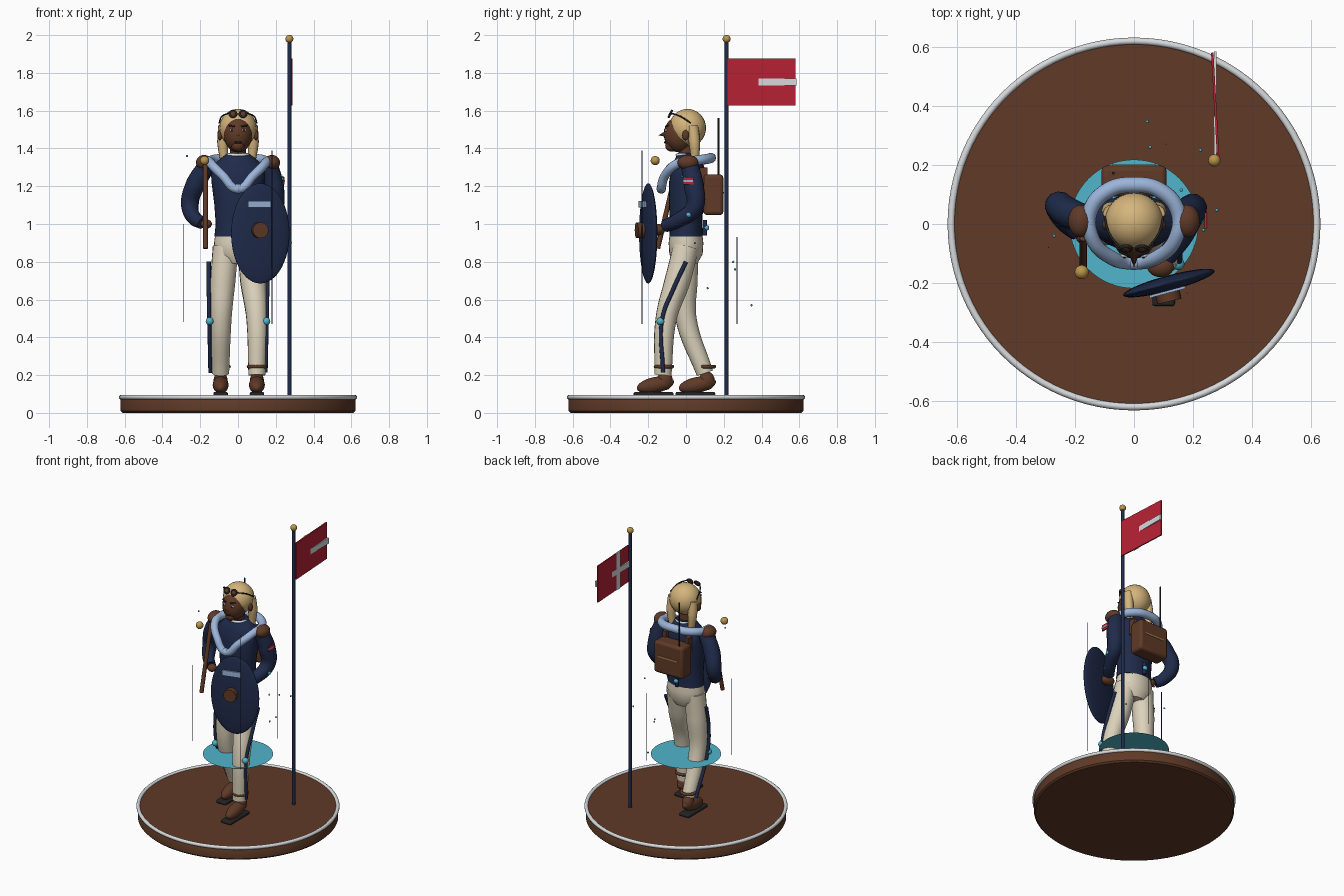
import bpy, bmesh, math
from mathutils import Vector

cube = bpy.data.objects.get("Cube")
if cube:
    bpy.data.objects.remove(cube, do_unlink=True)


def material(name, r, g, b):
    m = bpy.data.materials.new(name)
    m.use_nodes = True
    m.diffuse_color = (r, g, b, 1)
    m.node_tree.nodes["Principled BSDF"].inputs["Base Color"].default_value = (r, g, b, 1)
    return m


BROWN = material("brown", .115, .042, .02)
NAVY = material("navy", .014, .024, .07)
CREAM = material("cream", .72, .65, .5)
BLOND = material("blond", .66, .46, .2)
CYAN = material("cyan", .08, .46, .6)
GOLD = material("gold", .5, .3, .07)
RED = material("red", .47, .016, .035)
BLUE = material("light blue", .33, .46, .7)
WHITE = material("white", .68, .7, .72)
BLACK = material("black", .018, .018, .02)


def finish(name, mat, smooth=True):
    ob = bpy.context.object
    ob.name = name
    ob.data.materials.append(mat)
    if smooth:
        bpy.ops.object.shade_smooth_by_angle(angle=math.radians(40))
    return ob


def ball(name, mat, loc, size, rot=(0, 0, 0), seg=24):
    bpy.ops.mesh.primitive_uv_sphere_add(segments=seg, ring_count=seg * 2 // 3, location=loc, rotation=rot)
    bpy.context.object.scale = size if isinstance(size, tuple) else (size,) * 3
    return finish(name, mat)


def box(name, mat, loc, size, turn=0, bevel=0):
    bpy.ops.mesh.primitive_cube_add(size=1, location=loc, rotation=(0, 0, turn))
    ob = bpy.context.object
    ob.scale = size
    bpy.ops.object.transform_apply(location=False, rotation=False, scale=True)
    if bevel:
        mod = ob.modifiers.new("bevel", 'BEVEL')
        mod.width, mod.segments = bevel, 3
    return finish(name, mat, bevel > 0)


def rod(name, mat, a, b, r, seg=12):
    a, b = Vector(a), Vector(b)
    rot = (b - a).to_track_quat('Z', 'Y').to_euler()
    bpy.ops.mesh.primitive_cylinder_add(vertices=seg, radius=r, depth=(b - a).length,
                                        location=(a + b) / 2, rotation=rot)
    return finish(name, mat)


def ring(name, mat, loc, major, minor, seg=32, rot=(0, 0, 0)):
    bpy.ops.mesh.primitive_torus_add(location=loc, major_radius=major, minor_radius=minor,
                                     major_segments=seg, minor_segments=10, rotation=rot)
    return finish(name, mat)


def tube(name, mat, points, closed=False, handle='AUTO'):
    """Round tube through (x, y, z, radius) points."""
    cu = bpy.data.curves.new(name, 'CURVE')
    cu.dimensions, cu.bevel_depth, cu.bevel_resolution = '3D', 1, 4
    cu.use_fill_caps, cu.resolution_u = True, 8
    sp = cu.splines.new('BEZIER')
    sp.bezier_points.add(len(points) - 1)
    sp.use_cyclic_u = closed
    for bp, p in zip(sp.bezier_points, points):
        bp.co, bp.radius = p[:3], p[3]
        bp.handle_left_type = bp.handle_right_type = handle
    ob = bpy.data.objects.new(name, cu)
    bpy.context.collection.objects.link(ob)
    bpy.ops.object.select_all(action='DESELECT')
    ob.select_set(True)
    bpy.context.view_layer.objects.active = ob
    bpy.ops.object.convert(target='MESH')
    ob = bpy.context.object
    ob.data.materials.clear()
    return finish(name, mat)


def loft(name, mat, rings, n=28):
    """Stack of ellipses given as (z, y, half width, half depth)."""
    bm = bmesh.new()
    loops = [[bm.verts.new((rx * math.cos(t * math.tau / n), y + ry * math.sin(t * math.tau / n), z))
              for t in range(n)] for z, y, rx, ry in rings]
    for lo, hi in zip(loops, loops[1:]):
        for i in range(n):
            j = (i + 1) % n
            bm.faces.new((lo[i], lo[j], hi[j], hi[i]))
    bm.faces.new(loops[0][::-1])
    bm.faces.new(loops[-1])
    me = bpy.data.meshes.new(name)
    bm.to_mesh(me)
    bm.free()
    ob = bpy.data.objects.new(name, me)
    bpy.context.collection.objects.link(ob)
    bpy.ops.object.select_all(action='DESELECT')
    ob.select_set(True)
    bpy.context.view_layer.objects.active = ob
    return finish(name, mat)


# Round base, rim and glowing disc
loft("base", BROWN, [(0, 0, .612, .612), (.01, 0, .622, .622), (.07, 0, .622, .622), (.085, 0, .612, .612)], 96)
ring("base_rim", WHITE, (0, 0, .083), .619, .012, 96)
bpy.ops.mesh.primitive_circle_add(vertices=64, radius=.218, fill_type='NGON', location=(0, 0, .44))
finish("glow_disc", CYAN, False)

# Flag
rod("flag_pole", NAVY, (.272, .215, .08), (.272, .215, 1.97), .011)
ball("pole_finial", GOLD, (.272, .215, 1.98), .021)
box("flag_cloth", RED, (.275, .4, 1.752), (.008, .36, .25), .057)
box("flag_bar_long", WHITE, (.275, .402, 1.752), (.01, .365, .038))
box("flag_bar_upright", WHITE, (.274, .345, 1.752), (.009, .04, .25))

# Legs, stripes and shoes; the left leg steps forward
loft("hips", CREAM, [(.79, 0, .07, .06), (.84, 0, .122, .088), (.9, 0, .127, .092), (.96, 0, .118, .085)])
LEGS = {
    "left": (1, [(.065, 0, .88, .07), (.08, -.045, .7, .07), (.1, -.105, .5, .057), (.1, -.122, .2, .046)]),
    "right": (-1, [(-.065, 0, .88, .07), (-.08, -.005, .7, .068), (-.09, .0, .5, .057), (-.092, .1, .21, .046)]),
}
for side, (s, path) in LEGS.items():
    tube(side + "_leg", CREAM, path)
    tube(side + "_stripe", NAVY, [(s * .155, path[0][1], .8, .011), (s * .155, path[1][1] - .02, .66, .011),
                                  (s * .152, path[2][1] - .02, .5, .011), (s * .146, path[3][1], .215, .011)])
    ball(side + "_knee_light", CYAN, (s * .15, path[2][1] - .03, .485), .021, seg=16)
    x, y = path[3][:2]
    ring(side + "_trouser_cuff", BROWN, (x, y + .005, .245), .044, .01)
    ball(side + "_ankle", BROWN, (x, y + .01, .17), (.037, .042, .05))
    ball(side + "_shoe", BROWN, (x, y - .04, .148), (.042, .1, .042), (.2, 0, 0))
    box(side + "_sole", BLACK, (x, y - .05, .1), (.076, .21, .022), 0, .008)

# Jacket, neck and collar
loft("jacket", NAVY, [(.935, 0, .125, .088), (1.0, 0, .118, .085), (1.1, 0, .125, .09), (1.22, .005, .14, .095),
                      (1.3, .01, .145, .088), (1.34, .01, .1, .07), (1.375, .01, .055, .055)])
rod("neck", BROWN, (0, .005, 1.36), (0, 0, 1.43), .042, 20)
ring("collar", WHITE, (0, .008, 1.365), .055, .008)
rod("belt_clip", NAVY, (0, .1, .94), (0, .1, 1.02), .012)
ball("back_light", CYAN, (0, .108, .98), .015, seg=16)

# Arms: right hand on the hip, left hand behind the shield
tube("right_arm", NAVY, [(-.165, .015, 1.31, .048), (-.225, .04, 1.21, .052), (-.255, .06, 1.1, .047),
                         (-.23, .01, 1.03, .038), (-.19, -.025, 1.005, .034)])
ball("right_hand", BROWN, (-.168, -.04, 1.0), (.03, .03, .025))
tube("left_arm", NAVY, [(.165, .02, 1.31, .048), (.19, .042, 1.2, .054), (.195, .045, 1.09, .048),
                        (.16, -.04, 1.02, .04), (.11, -.11, .99, .034)])
ball("left_hand", BROWN, (.09, -.145, .97), (.045, .035, .03))
ball("elbow_light", CYAN, (.222, .015, 1.05), .015, seg=16)
box("sleeve_patch", RED, (.243, .012, 1.228), (.008, .055, .04))
box("sleeve_patch_bar", BLUE, (.245, .012, 1.228), (.008, .055, .01))
for s, side in ((1, "left"), (-1, "right")):
    ball(side + "_shoulder_pad", BROWN, (s * .18, .01, 1.325), (.043, .055, .04))

# Rolled scarf with a V at the chest
half = [(.08, -.112, 1.255, .024), (.145, -.04, 1.322, .025), (.148, .045, 1.335, .026), (.085, .115, 1.345, .027)]
tube("scarf", BLUE, [(0, -.13, 1.185, .024)] + half + [(0, .132, 1.35, .027)]
     + [(-x, y, z, r) for x, y, z, r in reversed(half)], True, 'AUTO')
ball("scarf_knot", BLUE, (0, -.132, 1.187), (.028, .024, .026))

# Head and hair
ball("face", BROWN, (0, -.034, 1.475), (.076, .083, .096))
ball("hair", BLOND, (0, .008, 1.508), (.099, .098, .101))
ball("chin", BROWN, (0, -.075, 1.415), (.035, .035, .032))
bpy.ops.mesh.primitive_cone_add(vertices=12, radius1=.024, depth=.065, location=(0, -.115, 1.475), rotation=(1.75, 0, 0))
finish("nose", BROWN)
ball("lips", BLACK, (0, -.109, 1.432), (.02, .008, .006), seg=16)
for s, side in ((1, "left"), (-1, "right")):
    ball(side + "_eye", WHITE, (s * .032, -.106, 1.497), (.013, .008, .007), seg=16)
    ball(side + "_pupil", BLACK, (s * .032, -.113, 1.497), (.005, .004, .006), seg=12)
    rod(side + "_brow", BLACK, (s * .016, -.108, 1.516), (s * .05, -.094, 1.522), .004, 8)
    ball(side + "_ear", BROWN, (s * .096, -.002, 1.47), (.012, .018, .027))
    tube(side + "_hair_lock", BLOND, [(s * .075, .035, 1.52, .03), (s * .08, .045, 1.43, .03), (s * .073, .048, 1.33, .02)])
    # Goggles pushed up on the hair
    ring(side + "_goggle_rim", BLACK, (s * .027, -.083, 1.583), .018, .006, 20, (1.1, 0, 0))
    ball(side + "_goggle_lens", BROWN, (s * .027, -.083, 1.583), (.018, .018, .007), (1.1, 0, 0), 16)
    tube(side + "_goggle_arm", BLACK, [(s * .045, -.085, 1.588, .004), (s * .085, -.03, 1.57, .004),
                                       (s * .1, .025, 1.535, .004)])

# Backpack with piping and aerial
box("backpack", BROWN, (0, .145, 1.155), (.22, .105, .215), 0, .018)
box("backpack_piping", GOLD, (0, .199, 1.165), (.15, .006, .008))
rod("aerial", BLACK, (-.07, .172, 1.24), (-.07, .172, 1.56), .005, 8)
for s, side in ((1, "left"), (-1, "right")):
    box(side + "_pack_strap", BROWN, (s * .085, .09, 1.25), (.025, .05, .1))

# Staff and its floating finial
rod("staff", BROWN, (-.172, -.045, 1.31), (-.172, -.15, .87), .013)
ball("floating_finial", GOLD, (-.177, -.163, 1.336), .024)

# Shield
TURN = math.radians(15)
ball("shield", NAVY, (.118, -.2, .95), (.16, .026, .265), (0, 0, TURN), 40)
rod("shield_boss", BROWN, (.108, -.21, .967), (.12, -.262, .967), .042, 24)
box("shield_plate", BLUE, (.113, -.23, 1.105), (.125, .009, .036), TURN)

# Fine light beams and drifting sparks
for i, (x, y, lo, hi) in enumerate([(.18, -.233, .47, 1.39), (.108, .27, .47, .93), (-.29, -.08, .48, 1.0)]):
    rod(f"beam_{i}", NAVY, (x, y, lo), (x, y, hi), .002, 6)
for i, p in enumerate([(.045, .347, .57), (.055, .26, .76), (.225, .25, .8), (.28, .047, .9), (.16, .115, .66),
                       (-.27, -.04, 1.36), (.235, -.02, 1.25)]):
    ball(f"spark_{i}", CYAN, p, .006, seg=8)
